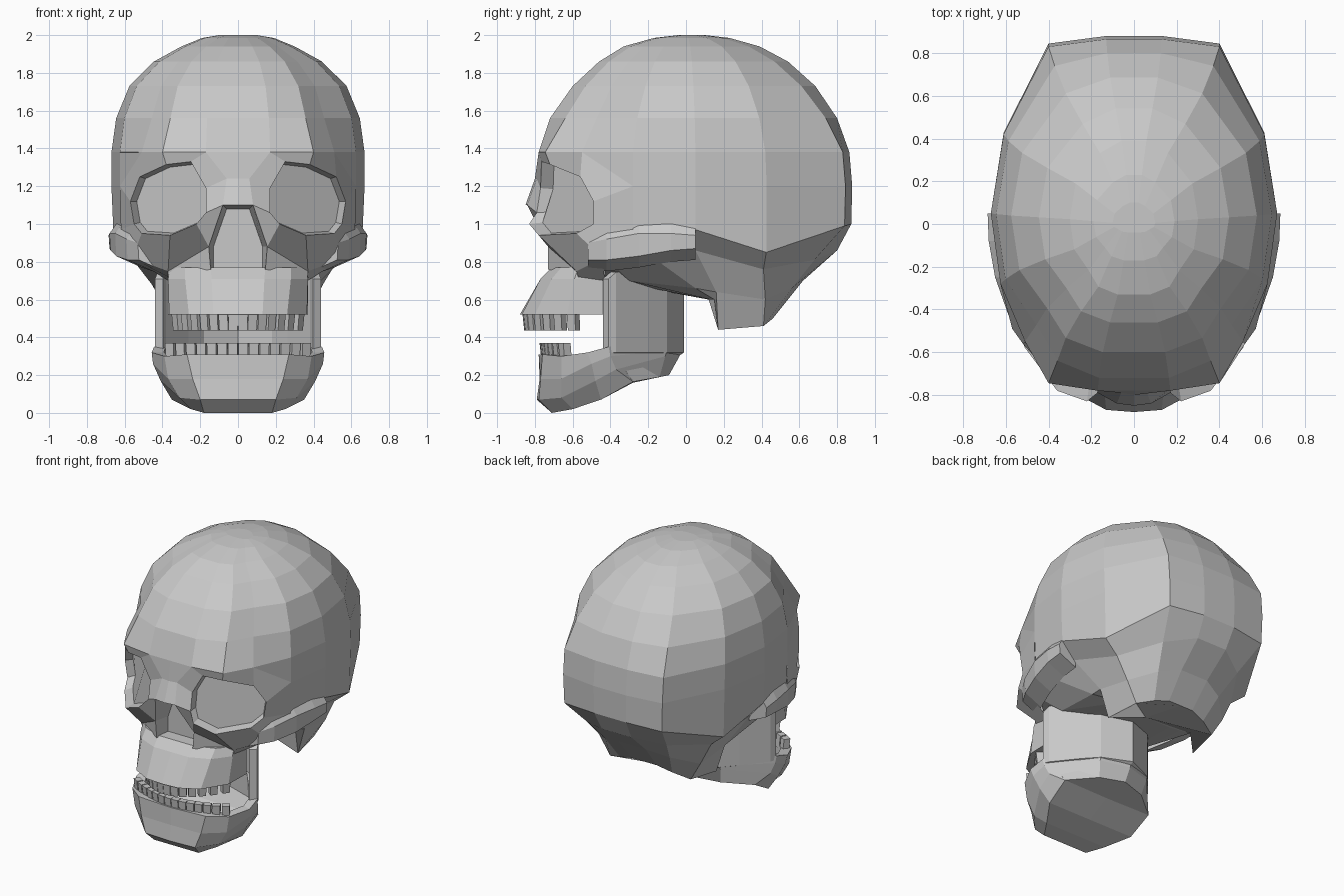
import bpy, bmesh, math
from mathutils import Matrix, Vector

bone = bpy.data.materials.new("bone_grey")
bone.diffuse_color = (0.58, 0.58, 0.58, 1)


def build(name, verts, faces, mirror=True, sheet=False):
    """Mesh object from half-model data, mirrored across x and welded."""
    bm = bmesh.new()
    for s in ((1, -1) if mirror else (1,)):
        vs = [bm.verts.new((v[0] * s, v[1], v[2])) for v in verts]
        for f in faces:
            bm.faces.new([vs[i] for i in (f if s > 0 else f[::-1])])
    bmesh.ops.remove_doubles(bm, verts=bm.verts, dist=0.0005)
    bmesh.ops.recalc_face_normals(bm, faces=bm.faces)
    if sheet:
        bm.normal_update()
        if sum(f.normal.y * f.calc_area() for f in bm.faces) > 0:
            bmesh.ops.reverse_faces(bm, faces=bm.faces)
    me = bpy.data.meshes.new(name)
    bm.to_mesh(me)
    bm.free()
    me.materials.append(bone)
    ob = bpy.data.objects.new(name, me)
    bpy.context.collection.objects.link(ob)
    return ob


def loft(rings, closed=True):
    """Vertices and quads joining equal-length point rings."""
    n = len(rings[0])
    verts = [p for r in rings for p in r]
    faces = []
    for i in range(len(rings) - 1):
        for j in range(n if closed else n - 1):
            k = (j + 1) % n
            faces.append((i * n + j, i * n + k, (i + 1) * n + k, (i + 1) * n + j))
    return verts, faces


# Cranium: horizontal layers, with the front set back behind the face
full_plan = [(0, -.78), (.17, -.78), (.40, -.745), (.51, -.55), (.625, -.28), (.67, .05),
             (.61, .42), (.40, .83), (.13, .865), (0, .865)]
set_back = [(0, -.60), (.17, -.60), (.36, -.50), (.50, -.38)] + full_plan[4:]


def layer(z, front, back, half, plan=full_plan, drop=None):
    f0 = plan[0][1]
    ring = []
    for i, (x, y) in enumerate(plan):
        k = 1
        if i == 7:                                  # soften the rear corner upward
            k = 1 - .20 * max(0, z - 1.38)
        elif i in (2, 3) and z > 1.4:               # narrow the forehead above the brow
            k = .93
        ring.append((x * half / .67 * k, y * k * (front / f0 if y < 0 else back / .865),
                     (drop or {}).get(i, z)))
    return ring


# Skull base and mastoids
base = [
    [(0, .12, .60), (.10, .12, .60), (.20, .12, .60), (.28, .13, .60), (.36, .15, .60),
     (.365, .17, .44), (.325, .41, .46), (.21, .46, .50), (.10, .48, .53), (0, .48, .53)],
    [(0, -.42, .70), (.15, -.42, .70), (.30, -.38, .70), (.37, -.30, .70), (.40, .05, .66),
     (.425, .16, .64), (.41, .42, .60), (.26, .56, .66), (.11, .62, .70), (0, .62, .70)],
    [(0, -.58, .78), (.17, -.58, .78), (.36, -.50, .78), (.48, -.40, .80), (.58, -.20, .84),
     (.56, .05, .86), (.49, .41, .76), (.32, .68, .81), (.12, .80, .86), (0, .80, .86)]]
layers = base + [
    layer(1.0, -.60, .875, .66, set_back, {4: .97, 5: .97, 6: .85, 7: .99}),
    layer(1.2, -.60, .88, .67, set_back), layer(1.379, -.60, .865, .67, set_back),
    layer(1.38, -.78, .865, .67),
    layer(1.56, -.72, .80, .645), layer(1.73, -.60, .685, .575),
    layer(1.86, -.46, .54, .445), layer(1.94, -.33, .39, .30),
    layer(1.985, -.17, .23, .19), layer(2.0, -.04, .10, .10)]
v, f = loft(layers, closed=False)
m = len(full_plan)
f += [(0, 1, 2, 3, 4), (0, 4, 5, 6), (0, 6, 7, 8, 9), tuple(range(len(v) - m, len(v)))]
build("cranium", v, f)

# Face: eye rim, surrounding brow and cheek, sunken socket plate, nose opening
rim = [(.17, -.79, 1.06), (.17, -.77, 1.19), (.25, -.765, 1.33), (.38, -.72, 1.315),
       (.52, -.56, 1.25), (.57, -.49, 1.12), (.55, -.49, 1.0), (.51, -.58, .95),
       (.36, -.78, .94), (.22, -.83, 1.0)]
outer = [(.08, -.84, 1.10), (.06, -.79, 1.24), (.17, -.78, 1.38), (.40, -.745, 1.38),
         (.51, -.55, 1.38), (.625, -.28, 1.20), (.62, -.28, .97), (.56, -.44, .82),
         (.37, -.58, .75), (.155, -.73, .88)]
centre = sum((Vector(p) for p in rim), Vector()) / 10
socket = [tuple(centre + (Vector(p) - centre) * .93 + Vector((-.02, .06, 0))) for p in rim]
v, f = loft([outer, rim, socket])
f.append(tuple(range(20, 30)))
v += [(0, -.85, 1.10), (0, -.80, 1.24), (0, -.78, 1.38),           # 30-32 nasal bridge
      (.145, -.73, .76), (.37, -.57, .72), (.37, -.43, .70),       # 33-35 upper jaw join
      (0, -.62, 1.08), (.06, -.62, 1.08), (.13, -.62, .88),        # 36-38 nose back
      (.13, -.62, .75), (0, -.62, .75), (.625, -.28, 1.38)]        # 39-41
f += [(30, 0, 1, 31), (31, 1, 2, 32), (9, 8, 34, 33), (8, 7, 35, 34), (4, 5, 41),
      (30, 0, 37, 36), (0, 9, 38, 37), (9, 33, 39, 38), (36, 37, 38, 39, 40)]
build("face", v, f, sheet=True)

# Cheek arches running back to the ear
arch = [(-.52, .53, .95, .80), (-.42, .59, .97, .80), (-.25, .65, 1.0, .82),
        (-.08, .68, 1.0, .85), (.05, .685, .99, .86)]
v, f = loft([[(x - .035, y, t), (x, y, t - .05), (x - .005, y, b + .01), (x - .14, y, b - .05),
              (x - .14, y, t)] for y, x, t, b in arch])
build("cheek_arch", v, f + [tuple(range(5)), tuple(range(20, 25))])

# Upper jaw
top = [(0, -.71), (.145, -.71), (.28, -.66), (.36, -.57), (.37, -.43)]
mid = [(0, -.77), (.14, -.77), (.28, -.71), (.37, -.59), (.37, -.43)]
low = [(0, -.88), (.13, -.87), (.26, -.80), (.365, -.63), (.37, -.43)]
v, f = loft([[(x, y, z) for x, y in ring] + [(0, -.43, z)]
             for ring, z in ((top, .77), (mid, .71), (low, .52))], closed=False)
build("upper_jaw", v, f + [tuple(range(6)), tuple(range(12, 18))])

# Lower jaw bowl: top, middle and bottom edges from the chin round to the rear
jaw = [((0, -.78, .31), (0, -.775, .18), (0, -.79, .07), (0, -.71, .0)),
       ((.27, -.76, .31), (.24, -.77, .18), (.20, -.78, .07), (.18, -.71, .0)),
       ((.39, -.66, .30), (.37, -.66, .18), (.31, -.66, .08), (.25, -.60, .02)),
       ((.457, -.52, .32), (.45, -.50, .26), (.41, -.48, .17), (.35, -.45, .07)),
       ((.445, -.41, .35), (.44, -.40, .30), (.42, -.37, .23), (.36, -.28, .165)),
       ((.20, -.10, .36), (.20, -.10, .33), (.20, -.11, .30), (.18, -.14, .19)),
       ((0, -.02, .36), (0, -.02, .33), (0, -.04, .29), (0, -.09, .20))]
rings = []
for section in jaw:
    t = section[0]
    rings.append([*section, (t[0] * .86, t[1] + (-.38 - t[1]) * .16, t[2])])
v, f = loft(rings)
n = len(v)
v += [(0, -.60, .02), (0, -.45, .07), (0, -.28, .16)]
f += [(3, 8, 13, n), (n, 13, 18, n + 1), (n + 1, 18, 23, n + 2), (n + 2, 23, 28, 33)]
build("lower_jaw", v, f)

# Rising jaw branches sweeping inward to a rear wall
branch = [(.44, -.41, .71), (.425, -.37, .745), (.29, -.20, .77), (.20, -.10, .75), (0, -.01, .67)]
v, f = loft([[(x, y, .32), (x, y, z), (x * .9, y - .03, z), (x * .9, y - .03, .30)]
             for x, y, z in branch])
build("jaw_branch", v, f + [(0, 1, 2, 3)])


# Teeth set along curved rows
def teeth(name, count, half, front, sweep, z0, z1, lean):
    verts, faces = [], []
    for i in range(count):
        x = -half + 2 * half * i / (count - 1)
        y = front + sweep * (x / half) ** 2
        rot = Matrix.Rotation(math.atan(2 * sweep * x / half ** 2), 3, 'Z')
        b = len(verts)
        for z, off, w in ((z0, 0, .024), (z1, lean, .026)):
            for dx, dy in ((-w, 0), (w, 0), (w, .045), (-w, .045)):
                p = rot @ Vector((dx, dy + off, 0))
                verts.append((x + p.x, y + p.y, z))
        faces += [tuple(b + k for k in q) for q in
                  ((3, 2, 1, 0), (4, 5, 6, 7), (0, 1, 5, 4), (1, 2, 6, 5), (2, 3, 7, 6), (3, 0, 4, 7))]
    build(name, verts, faces, mirror=False)


teeth("upper_teeth", 14, .33, -.855, .25, .435, .53, -.01)
teeth("lower_teeth", 14, .36, -.765, .11, .28, .37, -.01)
